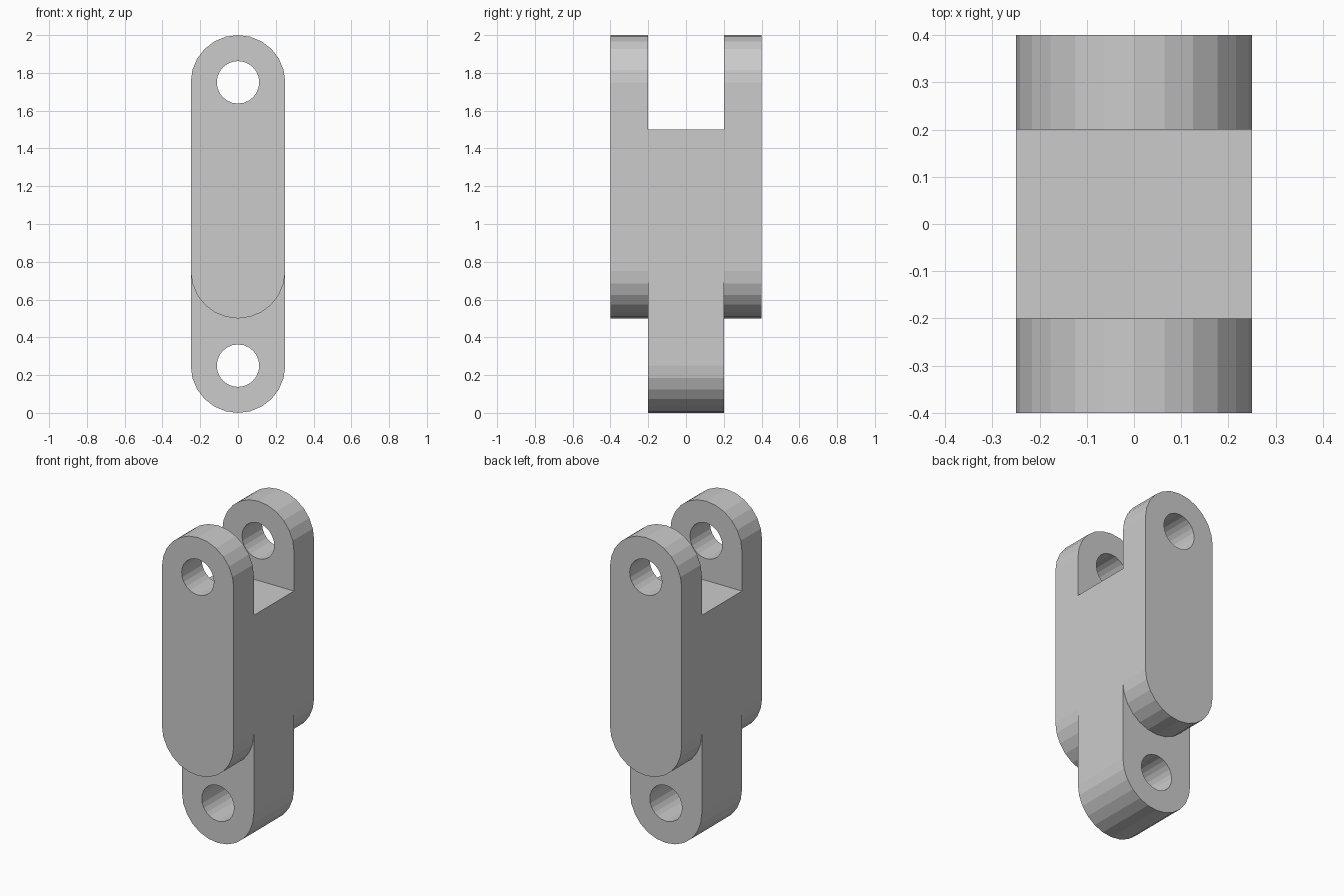
import bpy
import bmesh
from math import cos, sin, pi

cube = bpy.data.objects.get("Cube")
if cube:
    bpy.data.objects.remove(cube, do_unlink=True)

RADIUS, HOLE = 0.25, 0.1125
HALF_DEPTH, TONGUE = 0.4, 0.2
LOW, HIGH = 0.25, 1.75      # pin centres
STEPS = 12                  # facets in a half circle

grey = bpy.data.materials.new("plain_grey")
grey.use_nodes = True
grey.diffuse_color = (0.6, 0.6, 0.6, 1)
grey.node_tree.nodes["Principled BSDF"].inputs["Base Color"].default_value = (0.6, 0.6, 0.6, 1)


def arc(r, z, start, end, steps):
    """Points on an arc in the xz plane."""
    angles = [start + (end - start) * i / steps for i in range(steps + 1)]
    return [(r * cos(a), z + r * sin(a)) for a in angles]


def prism(name, outline, y0, y1):
    """Extrude an xz outline along y."""
    bm = bmesh.new()
    face = bm.faces.new([bm.verts.new((x, y0, z)) for x, z in outline])
    new = bmesh.ops.extrude_face_region(bm, geom=[face])["geom"]
    verts = [v for v in new if isinstance(v, bmesh.types.BMVert)]
    bmesh.ops.translate(bm, verts=verts, vec=(0, y1 - y0, 0))
    bmesh.ops.recalc_face_normals(bm, faces=bm.faces)
    mesh = bpy.data.meshes.new(name)
    bm.to_mesh(mesh)
    bm.free()
    mesh.materials.append(grey)
    obj = bpy.data.objects.new(name, mesh)
    bpy.context.collection.objects.link(obj)
    return obj


def cut(name, outline, y0, y1):
    """Subtract a hidden prism from the link."""
    cutter = prism(name, outline, y0, y1)
    cutter.hide_render = True
    cutter.hide_viewport = True
    mod = link.modifiers.new(name, "BOOLEAN")
    mod.operation, mod.solver, mod.object = "DIFFERENCE", "EXACT", cutter


# Link body: full-height bar with rounded ends
link = prism("clevis_link",
             arc(RADIUS, HIGH, 0, pi, STEPS) + arc(RADIUS, LOW, pi, 2 * pi, STEPS),
             -HALF_DEPTH, HALF_DEPTH)

# Fork slot at the top
cut("fork_slot_cutter", [(-1, 1.5), (1, 1.5), (1, 3), (-1, 3)], -TONGUE, TONGUE)

# Rounded lower ends of the side plates, leaving the central tongue
cheek = arc(RADIUS, 0.75, pi, 2 * pi, STEPS) + [(1, 0.75), (1, -1), (-1, -1), (-1, 0.75)]
cut("front_cheek_cutter", cheek, -1, -TONGUE)
cut("back_cheek_cutter", cheek, TONGUE, 1)

# Pin holes through fork and tongue
for name, z in (("upper_pin_cutter", HIGH), ("lower_pin_cutter", LOW)):
    cut(name, arc(HOLE, z, 0, 2 * pi, 2 * STEPS)[:-1], -1, 1)

# Apply the cuts and drop the cutters
bpy.context.view_layer.update()
evaluated = link.evaluated_get(bpy.context.evaluated_depsgraph_get())
solid = bpy.data.meshes.new_from_object(evaluated)
cutters = [m.object for m in link.modifiers]
link.modifiers.clear()
link.data = solid
for cutter in cutters:
    bpy.data.objects.remove(cutter, do_unlink=True)
link.data.materials.clear()
link.data.materials.append(grey)
for poly in link.data.polygons:
    poly.material_index = 0
    poly.use_smooth = False
